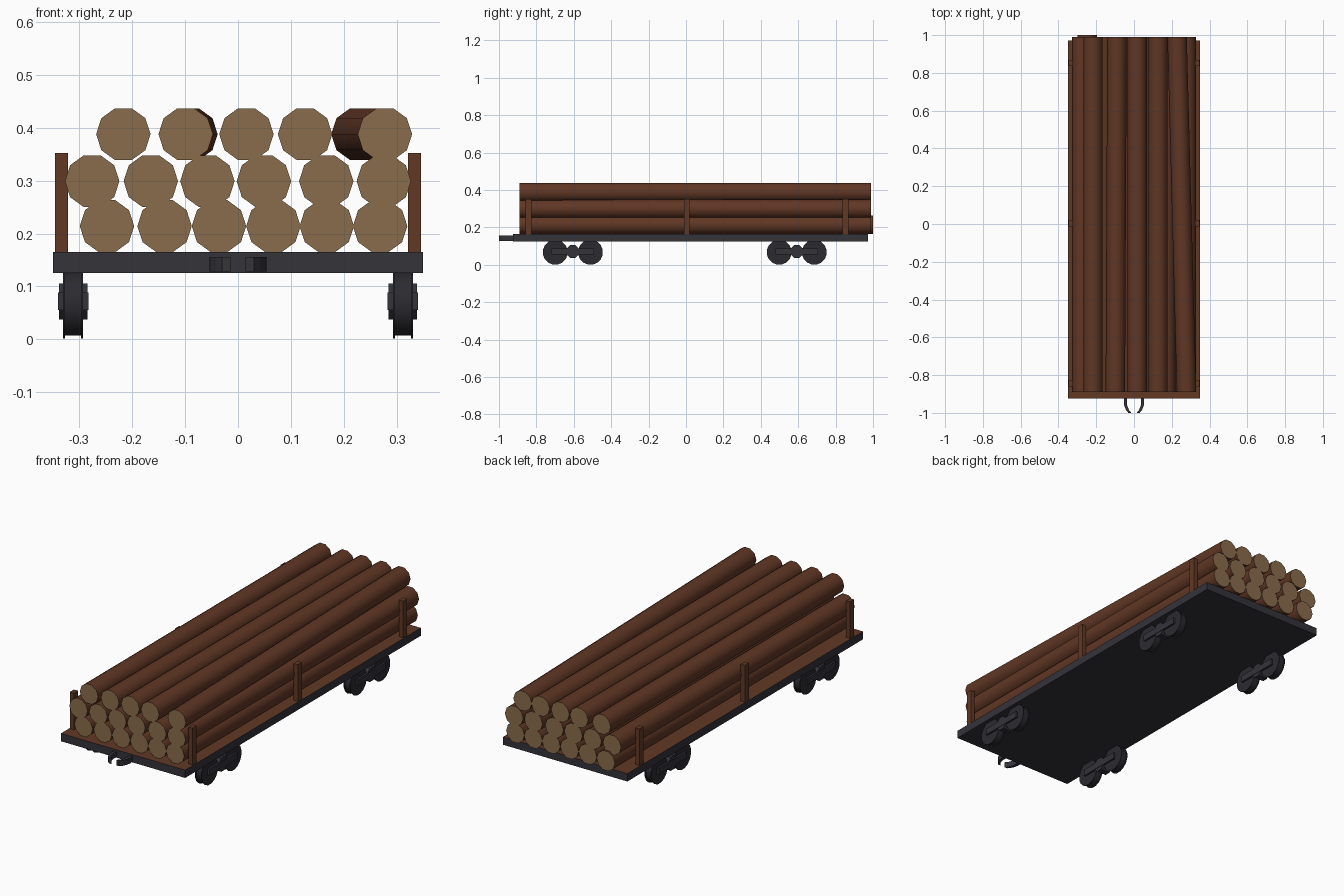
import bpy, bmesh, math
from mathutils import Vector

if "Cube" in bpy.data.objects:
    bpy.data.objects.remove(bpy.data.objects["Cube"])


def material(name, rgb):
    m = bpy.data.materials.new(name)
    m.diffuse_color = (*rgb, 1)
    m.use_nodes = True
    m.node_tree.nodes["Principled BSDF"].inputs["Base Color"].default_value = m.diffuse_color
    return m


BARK = material("bark brown", (0.118, 0.038, 0.018))
CUT = material("cut wood tan", (0.25, 0.15, 0.072))
WOOD = material("plank brown", (0.12, 0.040, 0.018))
METAL = material("dark metal", (0.033, 0.033, 0.042))
WHEEL = material("wheel metal", (0.024, 0.024, 0.030))


def finish(name, bm, mats, smooth=None):
    bmesh.ops.recalc_face_normals(bm, faces=bm.faces)
    me = bpy.data.meshes.new(name)
    bm.to_mesh(me)
    bm.free()
    for m in mats:
        me.materials.append(m)
    ob = bpy.data.objects.new(name, me)
    bpy.context.collection.objects.link(ob)
    if smooth:
        bpy.ops.object.select_all(action='DESELECT')
        ob.select_set(True)
        bpy.context.view_layer.objects.active = ob
        bpy.ops.object.shade_smooth_by_angle(angle=math.radians(smooth))
    return ob


def prism(bm, rings):
    """Solid from a list of matching rings of points."""
    vs = [[bm.verts.new(p) for p in r] for r in rings]
    n = len(vs[0])
    for a, b in zip(vs, vs[1:]):
        for i in range(n):
            bm.faces.new((a[i], a[(i + 1) % n], b[(i + 1) % n], b[i]))
    return bm.faces.new(vs[0]), bm.faces.new(vs[-1])


def box(bm, x0, x1, y0, y1, z0, z1):
    ring = lambda z: [(x0, y0, z), (x1, y0, z), (x1, y1, z), (x0, y1, z)]
    return prism(bm, [ring(z0), ring(z1)])


def disc(bm, x0, x1, y, z, r, n):
    ring = lambda x: [(x, y + r * math.cos(math.tau * (i + .5) / n),
                       z + r * math.sin(math.tau * (i + .5) / n)) for i in range(n)]
    prism(bm, [ring(x0), ring(x1)])


# Flat deck: metal frame with a wooden top face
bm = bmesh.new()
box(bm, -0.35, 0.35, -0.925, 0.972, 0.125, 0.165)[1].material_index = 1
finish("deck", bm, [METAL, WOOD])

# Side stakes
for side, s in (("left", -1), ("right", 1)):
    for i, y in enumerate((-0.843, 0.004, 0.852)):
        bm = bmesh.new()
        xs = sorted((s * 0.322, s * 0.346))
        box(bm, *xs, y - 0.016, y + 0.016, 0.16, 0.352)
        finish(f"{side}_stake_{i + 1}", bm, [WOOD])

# Wheel sets: two rimmed wheels joined by a bar and a middle block
for side, s in (("left", -1), ("right", 1)):
    for end, yc in (("front", -0.605), ("rear", 0.592)):
        bm = bmesh.new()
        for dy in (-0.094, 0.094):
            disc(bm, s * 0.297, s * 0.327, yc + dy, 0.067, 0.061, 16)
            for x in (0.293, 0.327):
                disc(bm, s * x, s * (x + 0.004), yc + dy, 0.067, 0.067, 16)
        finish(f"{end}_{side}_wheels", bm, [WHEEL], 35)
        bm = bmesh.new()
        xs = sorted((s * 0.285, s * 0.339))
        disc(bm, *xs, yc, 0.071, 0.037, 8)
        xs = sorted((s * 0.283, s * 0.341))
        box(bm, *xs, yc - 0.113, yc + 0.113, 0.055, 0.088)
        finish(f"{end}_{side}_axle_frame", bm, [METAL])

# Coupler: two curved jaws at the front
for side, s in (("left", -1), ("right", 1)):
    bm = bmesh.new()
    rings = []
    for y, x in ((-0.92, 0.044), (-0.945, 0.046), (-0.965, 0.043),
                 (-0.985, 0.034), (-1.0, 0.022)):
        rings.append([(s * (x - 0.008), y, 0.128), (s * (x + 0.008), y, 0.128),
                      (s * (x + 0.008), y, 0.156), (s * (x - 0.008), y, 0.156)])
    prism(bm, rings)
    finish(f"{side}_coupler_jaw", bm, [METAL])

# Logs: (height, [(front x, back x), ...]) for each layer
layers = {
    "bottom": (0.214, [(-0.248, -0.248), (-0.139, -0.139), (-0.036, -0.036),
                       (0.067, 0.067), (0.168, 0.168), (0.269, 0.269)]),
    "middle": (0.299, [(-0.276, -0.276), (-0.165, -0.165), (-0.058, -0.058),
                       (0.049, 0.049), (0.167, 0.167), (0.276, 0.276)]),
    "top": (0.388, [(-0.217, -0.217), (-0.099, -0.090), (0.016, 0.016),
                    (0.127, 0.127), (0.278, 0.228)]),
}
SIDES, R = 10, 0.0515
for layer, (z, logs) in layers.items():
    for i, (xf, xb) in enumerate(logs):
        back = 1.0 if (layer, i) == ("bottom", 0) else 0.99
        bm = bmesh.new()
        rings = [[(x + R * math.cos(math.tau * k / SIDES), y,
                   z + R * math.sin(math.tau * k / SIDES)) for k in range(SIDES)]
                 for x, y in ((xf, -0.89), (xb, back))]
        for cap in prism(bm, rings):
            cap.material_index = 1
        finish(f"{layer}_log_{i + 1}", bm, [BARK, CUT], 45)
